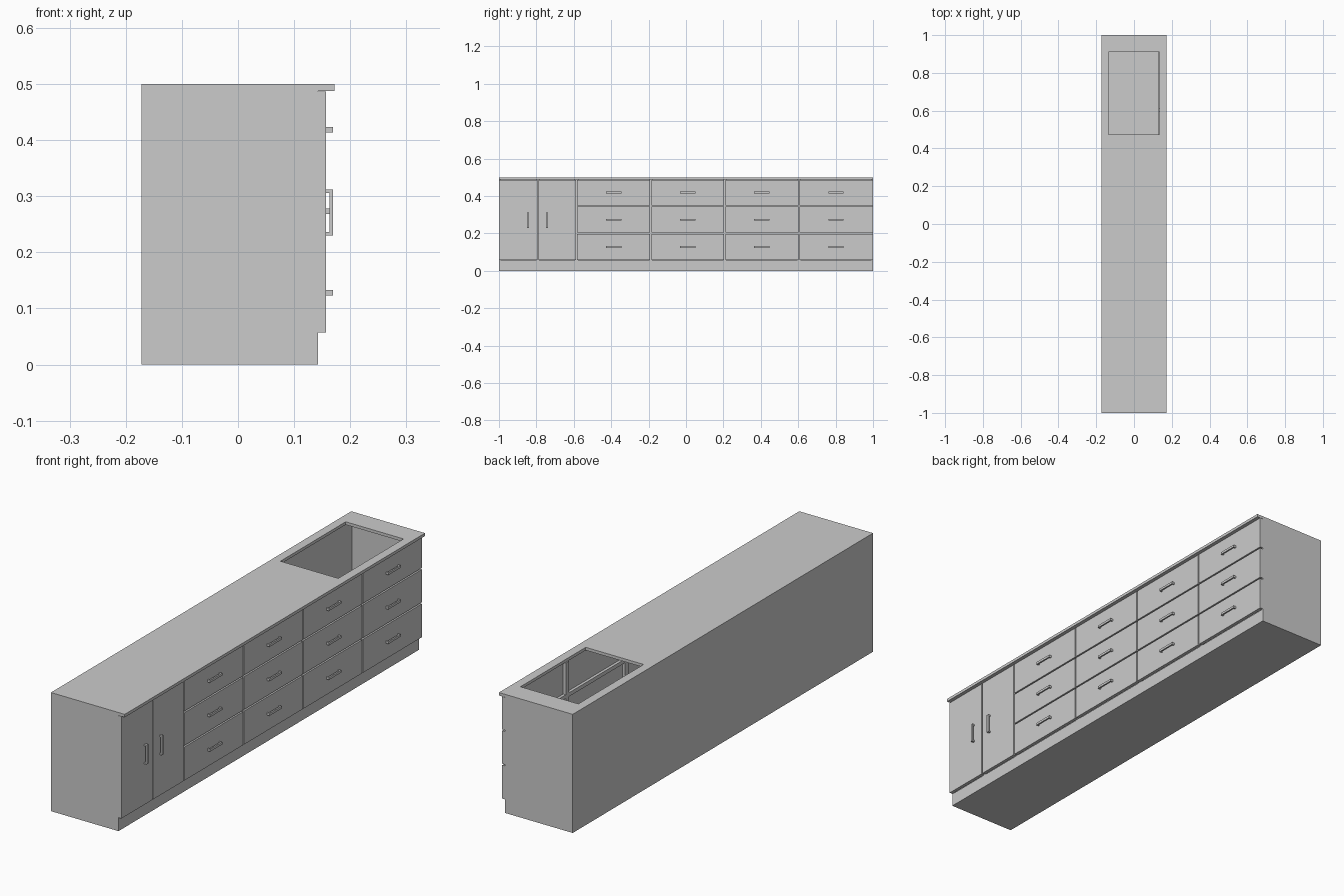
import bpy

if "Cube" in bpy.data.objects:
    bpy.data.objects.remove(bpy.data.objects["Cube"])

def box(name, x, y, z):
    """Axis-aligned box from (min, max) ranges."""
    bpy.ops.mesh.primitive_cube_add(size=1, location=[(a + b) / 2 for a, b in (x, y, z)])
    ob = bpy.context.object
    ob.name = name
    ob.scale = [b - a for a, b in (x, y, z)]
    bpy.ops.object.transform_apply(location=False, rotation=False, scale=True)
    return ob

BACK, CARCASS, FACE, LIP = -0.172, 0.143, 0.157, 0.172
KICK, TOP_Z = 0.056, 0.4875
T = 0.012          # panel thickness
GAP = 0.003        # half the gap between fronts

# Hollow carcass: plinth, back and end panels
box("plinth", (BACK, CARCASS), (-1, 1), (0, KICK))
box("back_panel", (BACK, BACK + T), (-1, 1), (KICK, TOP_Z))
for name, y0 in (("left_end_panel", -1), ("right_end_panel", 1 - T)):
    box(name, (BACK + T, CARCASS), (y0, y0 + T), (KICK, TOP_Z))

# Worktop with a sink opening
top = box("worktop", (BACK, LIP), (-1, 1), (TOP_Z, 0.5))
cutter = box("sink_cutter", (-0.135, 0.135), (0.475, 0.91), (TOP_Z - 0.03, 0.53))
cutter.hide_render = True
cutter.hide_viewport = False
mod = top.modifiers.new("sink_opening", "BOOLEAN")
mod.operation = "DIFFERENCE"
mod.solver = "EXACT"
mod.object = cutter
bpy.context.view_layer.objects.active = top
bpy.ops.object.modifier_apply(modifier=mod.name)
bpy.data.objects.remove(cutter)

# Column and row boundaries of the fronts
first, pitch = -0.585, 1.585 / 4
columns = [first + i * pitch for i in range(5)]
rows = [KICK + 0.001, 0.201, 0.346, TOP_Z]
door_split = -0.792

# Face frame behind the gaps
for y in [door_split] + columns[:-1]:
    box("frame_stile", (CARCASS - T, CARCASS), (y - 0.01, y + 0.01), (KICK, TOP_Z))
for z in rows[1:3]:
    box("frame_rail", (CARCASS - T, CARCASS), (first, 1), (z - 0.008, z + 0.008))

def handle(y, z, vertical=False):
    """Bar handle on two short posts."""
    half, w = 0.041, 0.005
    def part(name, x, a, b):
        along, across = (z, y) if vertical else (y, z)
        span, width = (along + a, along + b), (across - w, across + w)
        box(name, x, *((width, span) if vertical else (span, width)))
    part("handle_bar", (0.163, 0.169), -half, half)
    part("handle_post", (FACE, 0.163), -half, -half + 0.006)
    part("handle_post", (FACE, 0.163), half - 0.006, half)

# Two doors
for y0, y1, hy in ((-1, door_split - GAP, -0.844), (door_split + GAP, first - GAP, -0.743)):
    box("door", (CARCASS, FACE), (y0, y1), (rows[0], rows[-1] - 0.001))
    handle(hy, 0.271, vertical=True)

# Four columns of three drawers
for c in range(4):
    y0 = columns[c] + GAP
    y1 = columns[c + 1] - (GAP if c < 3 else 0)
    for r in range(3):
        z0 = rows[r] + (GAP if r else 0)
        z1 = rows[r + 1] - (GAP if r < 2 else 0.001)
        box("drawer_front", (CARCASS, FACE), (y0, y1), (z0, z1))
        handle((columns[c] + columns[c + 1]) / 2, (0.128, 0.2735, 0.4185)[r])
